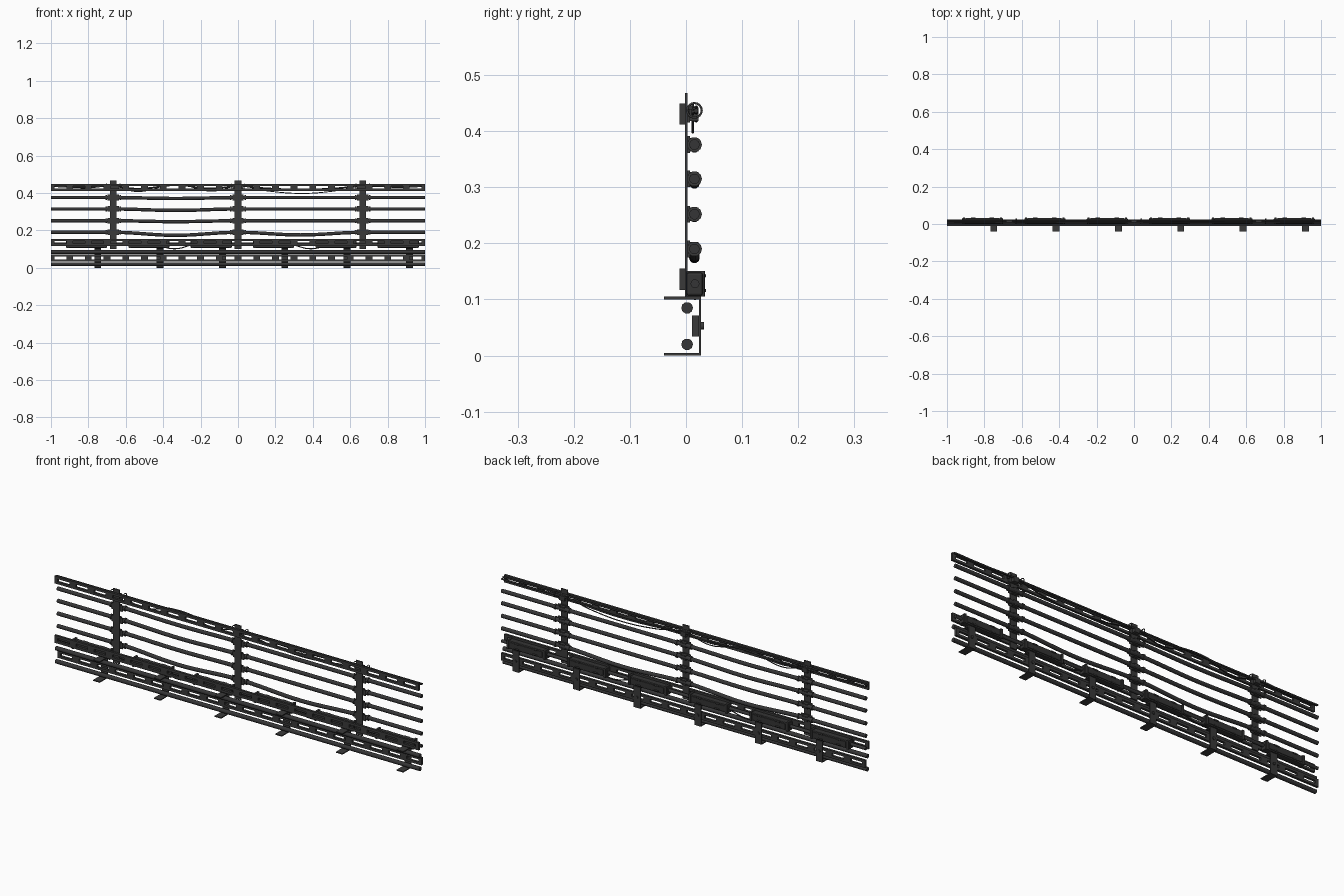
import bpy, math
from mathutils import Vector

cube = bpy.data.objects.get("Cube")
if cube:
    bpy.data.objects.remove(cube, do_unlink=True)


def material(name, rgb):
    m = bpy.data.materials.new(name)
    m.use_nodes = True
    m.diffuse_color = (*rgb, 1)
    m.node_tree.nodes["Principled BSDF"].inputs["Base Color"].default_value = (*rgb, 1)
    return m


METAL = material("dark steel", (0.042, 0.042, 0.042))
CABLE = material("cable rubber", (0.036, 0.036, 0.037))
CASE = material("box plastic", (0.034, 0.034, 0.034))

POSTS = [-0.667, 0, 0.667]
BAY = 0.667
CABLES = [0.19, 0.252, 0.315, 0.376]
BRACKETS = [-0.75 + i / 3 for i in range(6)]


def boxes(name, parts, mat, bevel=0):
    """One object from (x0, x1, y0, y1, z0, z1) blocks."""
    verts, faces = [], []
    for x0, x1, y0, y1, z0, z1 in parts:
        n = len(verts)
        verts += [(x, y, z) for x in (x0, x1) for y in (y0, y1) for z in (z0, z1)]
        for f in ((0, 1, 3, 2), (4, 6, 7, 5), (0, 4, 5, 1), (2, 3, 7, 6), (0, 2, 6, 4), (1, 5, 7, 3)):
            faces.append([n + i for i in f])
    me = bpy.data.meshes.new(name)
    me.from_pydata(verts, [], faces)
    me.materials.append(mat)
    ob = bpy.data.objects.new(name, me)
    bpy.context.collection.objects.link(ob)
    if bevel:
        b = ob.modifiers.new("Bevel", "BEVEL")
        b.width, b.segments = bevel, 2
    return ob


def tube(name, points, radius, mat, smooth=False, cyclic=False):
    """Round cable through the points."""
    cu = bpy.data.curves.new(name, "CURVE")
    cu.dimensions = "3D"
    cu.bevel_depth, cu.bevel_resolution = radius, 3
    cu.use_fill_caps = True
    cu.resolution_u = 8
    sp = cu.splines.new("BEZIER" if smooth else "POLY")
    if smooth:
        sp.bezier_points.add(len(points) - 1)
        for p, co in zip(sp.bezier_points, points):
            p.co = co
            p.handle_left_type = p.handle_right_type = "AUTO"
    else:
        sp.points.add(len(points) - 1)
        for p, co in zip(sp.points, points):
            p.co = (*co, 1)
    sp.use_cyclic_u = cyclic
    sp.use_smooth = True
    cu.materials.append(mat)
    ob = bpy.data.objects.new(name, cu)
    bpy.context.collection.objects.link(ob)
    return ob


def slotted_rail(name, y0, y1, z0, z1):
    """Full-length strut with a row of long slots."""
    zc, h = (z0 + z1) / 2, 0.007
    parts = [(-1, 1, y0, y1, z0, zc - h), (-1, 1, y0, y1, zc + h, z1)]
    pitch = 0.1
    for i in range(21):
        x = -1 + i * pitch
        parts.append((max(-1, x - 0.018), min(1, x + 0.018), y0, y1, zc - h, zc + h))
    return boxes(name, parts, METAL)


# Slotted rails
slotted_rail("top_rail", -0.012, -0.001, 0.412, 0.449)
slotted_rail("middle_rail", -0.012, -0.001, 0.117, 0.155)
slotted_rail("bottom_rail", 0.011, 0.023, 0.034, 0.071)

# Upright plates with stepped clamp blocks behind them
boxes("posts", [(x - 0.018, x + 0.018, -0.002, 0.003, 0.1, 0.468) for x in POSTS], METAL)
blocks = []
for x in POSTS:
    for z in CABLES + [0.43]:
        blocks.append((x - 0.03, x + 0.03, 0.003, 0.007, z - 0.015, z + 0.015))
        blocks.append((x - 0.014, x + 0.014, 0.007, 0.022, z - 0.012, z + 0.012))
boxes("clamp_blocks", blocks, METAL)

# Collars either side of every clamp
for x in POSTS:
    for z in CABLES:
        for s in (-1, 1):
            tube("cable_collar", [(x + s * 0.034, 0.015, z), (x + s * 0.042, 0.015, z)], 0.0135, METAL)

# C-shaped floor brackets with a bolt on the back
parts = []
for x in BRACKETS:
    a, b = x - 0.018, x + 0.018
    parts += [(a, b, -0.039, 0.027, 0, 0.005), (a, b, -0.039, 0.027, 0.1, 0.105),
              (a, b, 0.023, 0.027, 0.005, 0.1)]
boxes("floor_brackets", parts, METAL)
for x in BRACKETS:
    tube("bracket_bolt", [(x, 0.026, 0.053), (x, 0.032, 0.053)], 0.007, METAL)

# Straight pipes inside the brackets
for z in (0.02, 0.085):
    tube("lower_pipe", [(-1, 0.002, z), (1, 0.002, z)], 0.0105, CABLE)


# Main cables, sagging between the posts
def sag_cable(z, left, right):
    pts = []
    for i in range(61):
        x = -1 + i / 30
        depth = 0 if abs(x) > BAY else (left if x < 0 else right)
        pts.append((x, 0.015, z - depth * math.sin(math.pi * x / BAY) ** 2))
    tube("main_cable", pts, 0.0095, CABLE)


for z, left, right in zip(CABLES, (0.016, 0.005, 0.008, 0.005), (0.014, 0, 0, 0)):
    sag_cable(z, left, right)

# Junction boxes with raised lids and end flanges
for i in range(6):
    x = -0.81 + i / 3
    boxes("junction_box", [(x - 0.11, x + 0.11, 0.001, 0.03, 0.107, 0.148)], CASE, 0.004)
    boxes("box_lid", [(x - 0.09, x + 0.09, 0.028, 0.033, 0.114, 0.141)], CASE, 0.002)
    boxes("box_flanges", [(x + s * 0.1 - 0.006, x + s * 0.1 + 0.006, 0, 0.034, 0.105, 0.151)
                          for s in (-1, 1)], CASE, 0.002)
    # Lid latches
    for s in (-1, 1):
        for z in (0.116, 0.142):
            tube("box_latch", [(x + s * 0.05 - 0.012, 0.032, z), (x + s * 0.05 + 0.012, 0.032, z)],
                 0.004, CASE)

# Cable joining the boxes
tube("box_cable", [(-1, 0.016, 0.128), (1, 0.016, 0.128)], 0.008, CABLE)
for x in (-0.34, 0.39):
    tube("hanging_lead", [(x - 0.1, 0.016, 0.125), (x, 0.016, 0.102), (x + 0.1, 0.016, 0.125)],
         0.003, CABLE, True)

# Loose thin wires along the top rail
drops = [(-1, .435), (-.8, .428), (-.667, .437), (-.54, .408), (-.33, .447), (-.14, .41),
         (0, .437), (.16, .411), (.34, .398), (.5, .409), (.667, .437), (.85, .43), (1, .435)]
tube("loose_wire", [(x, 0.012, z) for x, z in drops], 0.0025, CABLE, True)
tube("upper_wire", [(x, 0.018, 0.437 + (z - 0.437) * 0.45) for x, z in drops], 0.004, CABLE, True)
tube("straight_wire", [(-1, 0.008, 0.442), (1, 0.008, 0.442)], 0.004, CABLE)

# Wire hoops beside the posts
for x in POSTS:
    for s in (-1, 1):
        ring = [(x + s * 0.036, 0.015 + 0.013 * math.cos(a), 0.437 + 0.013 * math.sin(a))
                for a in [math.tau * k / 16 for k in range(16)]]
        tube("wire_hoop", ring, 0.002, METAL, cyclic=True)
